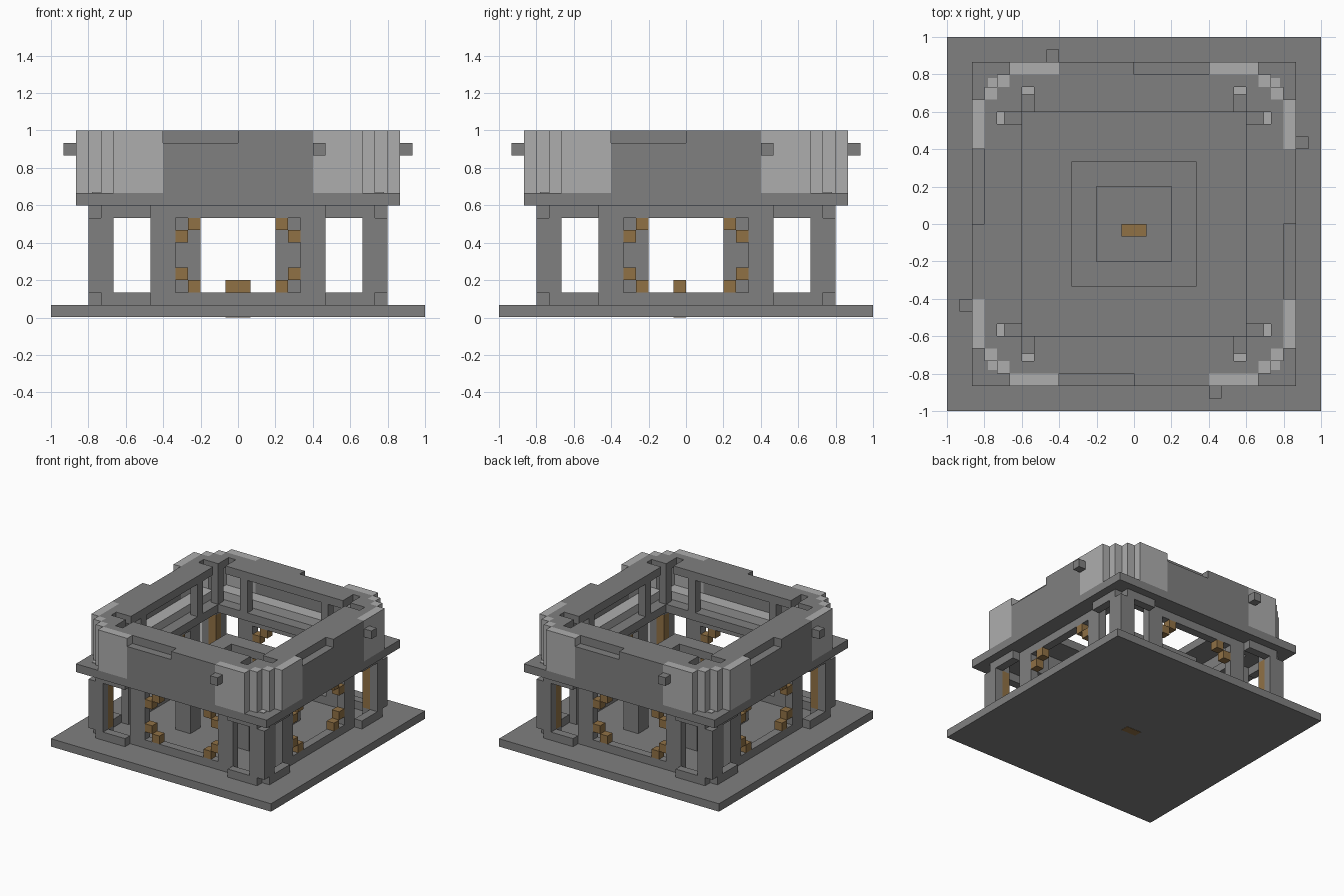
import bpy
import bmesh

old = bpy.data.objects.get("Cube")
if old:
    bpy.data.objects.remove(old, do_unlink=True)

U = 1 / 15  # one block


def material(name, rgb):
    m = bpy.data.materials.new(name)
    m.use_nodes = True
    col = (*rgb, 1)
    m.diffuse_color = col
    bsdf = m.node_tree.nodes["Principled BSDF"]
    bsdf.inputs["Base Color"].default_value = col
    bsdf.inputs["Roughness"].default_value = 0.9
    return m


GREY = material("stone_grey", (0.215, 0.215, 0.215))
LIGHT = material("pale_stone", (0.42, 0.42, 0.42))
AMBER = material("amber_wood", (0.28, 0.165, 0.06))


def part(name, mat, boxes, turns=4):
    """Boxes given as (x0, x1, y0, y1, z0, z1) in blocks, repeated around z."""
    bm = bmesh.new()
    for x0, x1, y0, y1, z0, z1 in boxes:
        for turn in range(turns):
            geo = bmesh.ops.create_cube(bm, size=1)
            for v in geo["verts"]:
                x = x1 if v.co.x > 0 else x0
                y = y1 if v.co.y > 0 else y0
                z = z1 if v.co.z > 0 else z0
                for _ in range(turn):
                    x, y = -y, x
                v.co = (x * U, y * U, z * U)
    bmesh.ops.recalc_face_normals(bm, faces=bm.faces)
    mesh = bpy.data.meshes.new(name)
    bm.to_mesh(mesh)
    bm.free()
    mesh.materials.append(mat)
    obj = bpy.data.objects.new(name, mesh)
    bpy.context.collection.objects.link(obj)
    return obj


def both(x0, x1, *rest):
    """A box and its mirror image in x."""
    return [(x0, x1, *rest), (-x1, -x0, *rest)]


# Ground slab and the central fire block
part("ground_slab", GREY, [(-15, 15, -15, 15, 0.03, 1)], turns=1)
part("fire_block", AMBER, [(-1, 1, -1, 0, 0, 3)], turns=1)

# Ground floor: window frames with amber corner blocks
part("window_frames", GREY,
     both(5, 7, -11, -10, 1, 9)
     + [(-5, 5, -11, -10, 1, 2), (-5, 5, -11, -10, 8, 9)])
part("window_corner_blocks", AMBER,
     both(4, 5, -11, -10, 6, 7) + both(3, 4, -11, -10, 7, 8)
     + both(4, 5, -11, -10, 3, 4) + both(3, 4, -11, -10, 2, 3))

# Ground floor: corner piers with low and high rails
part("corner_rails", GREY,
     both(7, 11, -12, -11, 1, 2) + both(7, 11, -12, -11, 8, 9))
part("corner_piers", GREY,
     [(10, 12, -12, -11, 2, 8), (11, 12, -11, -10, 2, 8),
      (10, 11, -11, -10, 1, 2), (10, 11, -11, -10, 8, 9)])
part("corner_pier_cores", AMBER, [(10, 11, -11, -10, 2, 8)])

# Central pillars and the ring they carry
part("central_pillars", GREY, [(3, 5, -5, -3, 1, 8)])
part("central_ring", GREY, [(-5, 3, -5, -3, 8, 9)])

# Upper floor deck, open in the middle
part("upper_deck", GREY, [(-13, 9, -13, -9, 9, 10)])
part("deck_corner_patches", LIGHT, [(11, 11.7, -11.7, -11, 10, 10.05)])
part("gallery_bench", LIGHT, [(-10, 10, -12, -10.4, 10, 11)])

# Upper walls: grey middle with a shallow notch, pale stepped corners
part("upper_walls", GREY,
     [(-6, 6, -13, -12, 10, 14), (0, 6, -13, -12, 14, 15)])
part("pale_wall_corners", LIGHT,
     both(6, 10, -13, -12, 10, 15)
     + [(10, 11, -12, -11, 10, 15), (11, 12, -11, -10, 10, 15)])

# Gallery roof, slotted beside each corner, and its posts
part("gallery_roof", GREY,
     [(-8, 8, -12, -9, 14, 15), (9, 11, -11, -9, 14, 15)]
     + both(8, 10, -12, -11, 14, 15))
part("gallery_posts", GREY,
     [(9, 10, -10, -9, 10, 14)] + both(5, 6, -10, -9, 10, 14))

# Pegs on the outer walls
part("wall_pegs", GREY, [(6, 7, -14, -13, 13, 14)])
